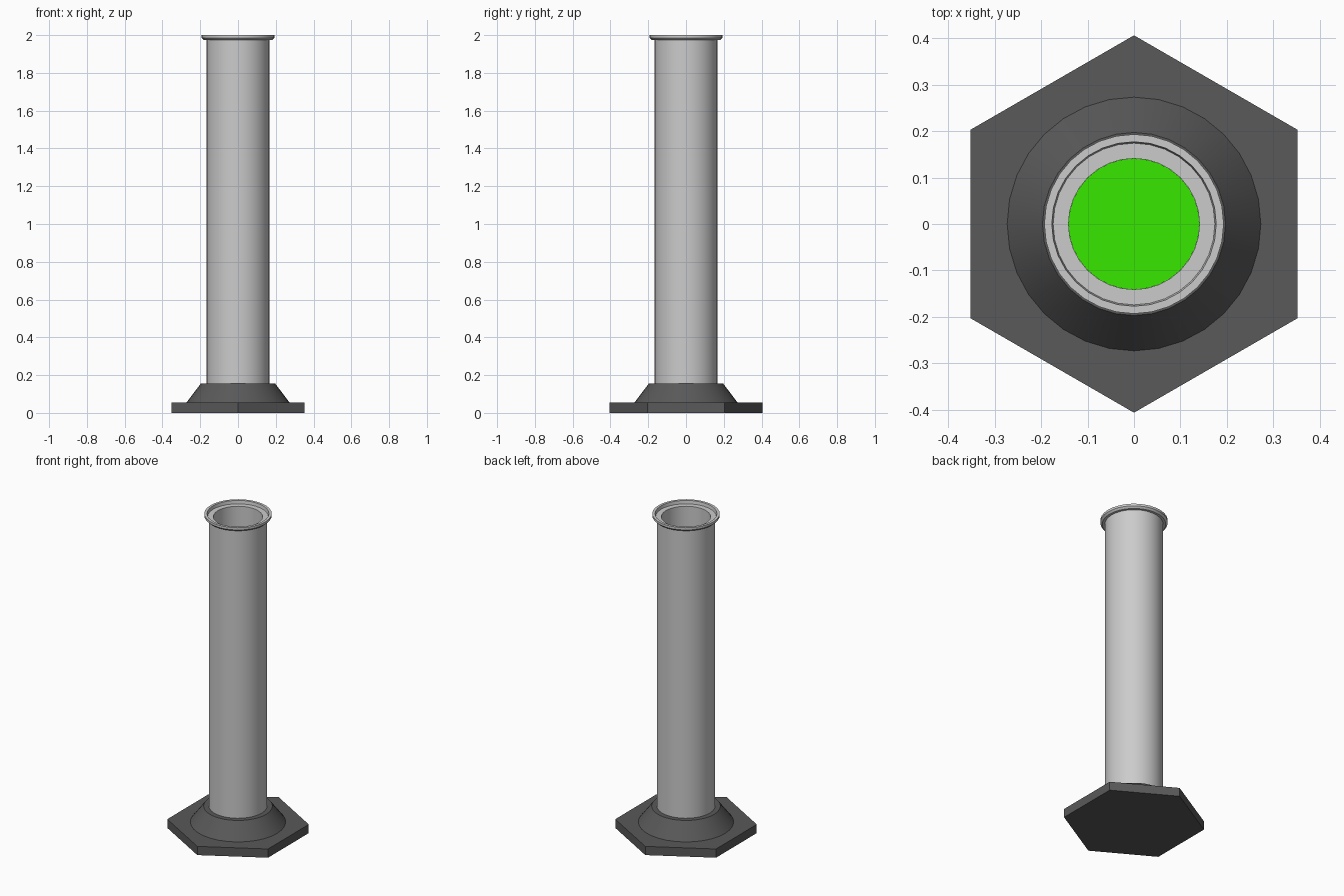
import bpy, bmesh, math

if "Cube" in bpy.data.objects:
    bpy.data.objects.remove(bpy.data.objects["Cube"])

SEG = 32


def material(name, rgb):
    m = bpy.data.materials.new(name)
    m.diffuse_color = (*rgb, 1)
    m.use_nodes = True
    m.node_tree.nodes["Principled BSDF"].inputs["Base Color"].default_value = m.diffuse_color
    return m


def lathe(name, profile, sides=SEG, start=0.0, mat=None, closed=False):
    """Revolve (radius, z) points round z; radius 0 becomes a pole."""
    bm = bmesh.new()
    rings = []
    for r, z in profile:
        if r == 0:
            rings.append([bm.verts.new((0, 0, z))] * sides)
        else:
            angles = [start + math.tau * i / sides for i in range(sides)]
            rings.append([bm.verts.new((r * math.cos(a), r * math.sin(a), z)) for a in angles])
    pairs = list(zip(rings, rings[1:])) + ([(rings[-1], rings[0])] if closed else [])
    for lo, hi in pairs:
        for i in range(sides):
            j = (i + 1) % sides
            bm.faces.new(dict.fromkeys((lo[i], lo[j], hi[j], hi[i])))
    bmesh.ops.recalc_face_normals(bm, faces=bm.faces)
    bmesh.ops.dissolve_limit(bm, angle_limit=0.001, verts=bm.verts, edges=bm.edges)
    me = bpy.data.meshes.new(name)
    bm.to_mesh(me)
    bm.free()
    ob = bpy.data.objects.new(name, me)
    bpy.context.collection.objects.link(ob)
    if mat:
        me.materials.append(mat)
    bpy.ops.object.select_all(action='DESELECT')
    ob.select_set(True)
    bpy.context.view_layer.objects.active = ob
    bpy.ops.object.shade_smooth_by_angle(angle=math.radians(30))
    return ob


dark = material("dark_plastic", (0.1, 0.1, 0.1))
green = material("green_liquid", (0.04, 0.8, 0.0))

# Hexagonal foot with points along y
lathe("hex_foot", [(0, 0), (0.406, 0), (0.406, 0.055), (0, 0.055)],
      sides=6, start=math.pi / 2, mat=dark)

# Conical collar holding the tube
lathe("collar", [(0.273, 0.055), (0.197, 0.155), (0.16, 0.155), (0.16, 0.055)],
      mat=dark, closed=True)

# Hollow tube with stepped, flared lip
lathe("tube", [(0, 0.1), (0.167, 0.1), (0.167, 1.975), (0.182, 1.975),
               (0.193, 1.986), (0.193, 2.0), (0.177, 2.0), (0.174, 1.98),
               (0.141, 1.98), (0.141, 0.16), (0, 0.16)])

# Liquid filling the lower part of the tube
lathe("liquid", [(0, 0.161), (0.1408, 0.161), (0.1408, 1.0), (0, 1.0)], mat=green)
